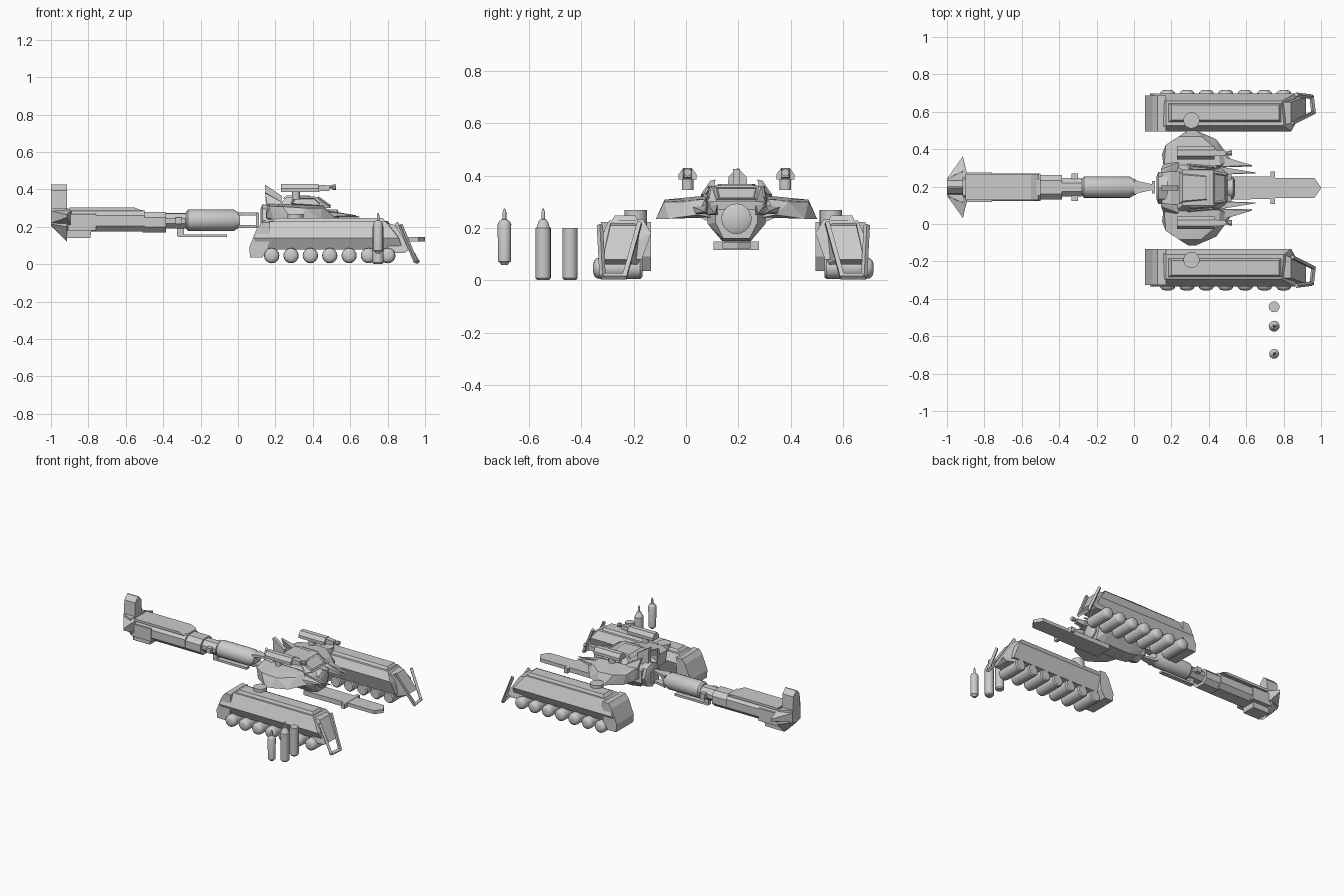
import bpy, bmesh, math
from mathutils import Vector, Matrix

PC, TC = 0.181, 0.193      # centre lines (y) of the track pods and of the turret


def finish(name, bm, smooth=False):
    bmesh.ops.recalc_face_normals(bm, faces=bm.faces)
    me = bpy.data.meshes.new(name)
    bm.to_mesh(me)
    bm.free()
    ob = bpy.data.objects.new(name, me)
    bpy.context.collection.objects.link(ob)
    if smooth:
        bpy.ops.object.select_all(action='DESELECT')
        bpy.context.view_layer.objects.active = ob
        ob.select_set(True)
        bpy.ops.object.shade_smooth_by_angle(angle=math.radians(35))
    return ob


def hull(name, pts):
    """Faceted solid: convex hull of a few points"""
    bm = bmesh.new()
    for p in pts:
        bm.verts.new(p)
    r = bmesh.ops.convex_hull(bm, input=bm.verts)
    junk = [g for g in r['geom_interior'] + r['geom_unused'] if isinstance(g, bmesh.types.BMVert)]
    bmesh.ops.delete(bm, geom=junk, context='VERTS')
    return finish(name, bm)


def box(name, x, y, z):
    return hull(name, [(a, b, c) for a in x for b in y for c in z])


def prism(name, prof, y0, y1):
    """Extrude an (x, z) profile from y0 to y1"""
    bm = bmesh.new()
    a = [bm.verts.new((x, y0, z)) for x, z in prof]
    b = [bm.verts.new((x, y1, z)) for x, z in prof]
    bm.faces.new(a)
    bm.faces.new(b[::-1])
    for i in range(len(a)):
        j = (i + 1) % len(a)
        bm.faces.new((a[i], b[i], b[j], a[j]))
    return finish(name, bm)


def turned(name, prof, origin, axis, n=20):
    """Turn a (distance along axis, radius) profile"""
    bm = bmesh.new()
    q = Vector((0, 0, 1)).rotation_difference(Vector(axis)).to_matrix().to_4x4()
    m = Matrix.Translation(origin) @ q
    rings = [[bm.verts.new(m @ Vector((r * math.cos(2 * math.pi * k / n),
                                       r * math.sin(2 * math.pi * k / n), t)))
              for k in range(n)] for t, r in prof]
    for a, b in zip(rings, rings[1:]):
        for k in range(n):
            bm.faces.new((a[k], a[(k + 1) % n], b[(k + 1) % n], b[k]))
    bm.faces.new(rings[0])
    bm.faces.new(rings[-1])
    return finish(name, bm, True)


def bar(name, path, r):
    """Square rod through a path"""
    for i, (a, b) in enumerate(zip(path, path[1:])):
        d = Vector(b) - Vector(a)
        turned(f"{name}_{i}", [(-r * .5, r), (d.length + r * .5, r)], a, d, 4)


# Track pods, mirrored about their centre line
for s, side in ((-1, "front"), (1, "back")):
    def P(x, d, z):
        return (x, PC + s * d, z)

    hull(side + "_pod_hull", [P(*p) for p in (
        (.10, .314, .18), (.84, .314, .18), (.10, .35, .08), (.86, .35, .08),
        (.17, .345, .232), (.80, .345, .232), (.17, .476, .228), (.79, .476, .228),
        (.085, .516, .14), (.86, .516, .14), (.11, .485, .08), (.88, .485, .08))])
    hull(side + "_pod_roof_panel", [P(x, d, z) for x0, x1, d0, d1, z in (
        (.18, .79, .36, .465, .225), (.20, .775, .375, .455, .247)) for x in (x0, x1) for d in (d0, d1)])
    prism(side + "_pod_rear_block", [(.06, .09), (.10, .19), (.125, .222), (.17, .222), (.165, .09),
                                     (.13, .035), (.065, .035)], PC + s * .314, PC + s * .506)
    hull(side + "_pod_nose", [P(x, d, z) for x, d, z in (
        (.79, .34, .22), (.79, .47, .22), (.84, .36, .21), (.84, .47, .21), (.92, .39, .08),
        (.92, .50, .08), (.89, .39, .06), (.89, .50, .06), (.8, .35, .06), (.8, .5, .06))])
    # bumper frame
    bar(side + "_pod_bumper", [P(.85, .36, .215), P(.96, .415, .015), P(.95, .50, .015), P(.87, .51, .205)], .012)
    # mounting drum
    turned(side + "_pod_drum", [(.2, .043), (.268, .043)], (.307, PC + s * .373, 0), (0, 0, 1), 24)
    # rollers
    for i in range(7):
        turned(f"{side}_roller_{i}", [(0, .034), (.008, .041), (.16, .041), (.175, .038), (.184, .029),
                                      (.188, .015)], P(.18 + i * .1035, .348, .046), (0, s, 0), 16)

# Turret core
def sym(pts):
    return [(x, TC + k * w, z) for x, w, z in pts for k in (-1, 1)]

hull("turret_core", sym([(.15, .09, .29), (.15, .09, .20), (.18, .055, .16), (.24, .11, .31), (.24, .11, .215),
                         (.25, .055, .15), (.46, .11, .30), (.46, .11, .215), (.46, .055, .15),
                         (.52, .08, .27), (.52, .08, .22), (.52, .05, .16)]))
hull("cabin", sym([(.20, .135, .30), (.26, .095, .36), (.42, .095, .36), (.40, .06, .362),
                   (.50, .075, .30), (.46, .11, .30)]))
hull("cabin_roof", sym([(.24, .085, .35), (.26, .07, .368), (.38, .06, .368), (.41, .07, .35)]))
# windows: framed slabs set on the sloping cabin sides
for k in (-1, 1):
    bar("side_window_frame", [(.29, TC + k * .122, .325), (.30, TC + k * .103, .355), (.41, TC + k * .1, .355),
                              (.45, TC + k * .108, .315), (.29, TC + k * .122, .325)], .007)
bar("front_window_frame", [(.43, TC - .08, .355), (.43, TC + .08, .355), (.49, TC + .07, .312),
                           (.49, TC - .07, .312), (.43, TC - .08, .355)], .007)
turned("nose_socket", [(0, .058), (.06, .058), (.07, .04)], (.47, TC, .235), (1, 0, 0))
turned("rear_socket", [(0, .085), (.05, .085), (.06, .06)], (.18, TC, .235), (-1, 0, 0), 8)

# Turret wings, side blades, rear fins and light guns
for k, side in ((-1, "front"), (1, "back")):
    def T(x, w, z):
        return (x, TC + k * w, z)

    hull(side + "_wing", [T(*p) for p in (
        (.16, .10, .325), (.46, .12, .31), (.17, .23, .31), (.24, .275, .308), (.36, .275, .30), (.45, .2, .30),
        (.15, .18, .25), (.19, .24, .238), (.29, .308, .235), (.33, .308, .235), (.44, .26, .235), (.52, .15, .25),
        (.48, .10, .24), (.16, .10, .24))])
    hull(side + "_wing_blade_inner", [T(*p) for p in (
        (.42, .12, .30), (.42, .07, .30), (.42, .12, .25), (.42, .07, .25), (.65, .082, .255), (.65, .078, .25))])
    hull(side + "_wing_blade_outer", [T(*p) for p in (
        (.40, .19, .29), (.40, .11, .30), (.40, .19, .25), (.40, .11, .25), (.63, .122, .262), (.63, .114, .256))])
    hull(side + "_rear_fin", [T(*p) for p in (
        (.145, .08, .385), (.145, .10, .38), (.24, .135, .33), (.24, .09, .33), (.16, .11, .29), (.16, .14, .29))])
    w = .187
    turned(side + "_gun_mount", [(.345, .022), (.39, .022)], T(.31, w, 0), (0, 0, 1), 12)
    hull(side + "_gun_body", [T(x, w + a, z) for x in (.23, .43) for a, z in (
        (-.034, .385), (.034, .385), (-.034, .405), (.034, .405), (-.016, .43), (.016, .43))])
    hull(side + "_gun_shroud", [T(x, w + a, z) for x, r in ((.42, .018), (.49, .014))
                                for a in (-r, r) for z in (.407 - r, .407 + r)])
    turned(side + "_gun_barrel", [(0, .008), (.05, .008), (.05, .015), (.07, .015)], T(.455, w, .412), (1, 0, 0), 10)

# central rear fin
prism("centre_rear_fin", [(.145, .425), (.235, .365), (.23, .30), (.15, .29)], TC - .014, TC + .014)

# Forward ram plank
hull("ram_plank", sym([(.42, .062, .115), (.42, .062, .148), (.73, .06, .115), (.73, .06, .148)]))
box("ram_cross_bar", (.73, .755), (TC - .087, TC + .087), (.115, .148))
hull("ram_tip", sym([(.75, .053, .122), (.75, .053, .146), (.965, .053, .122), (.965, .053, .146),
                     (1.0, .002, .122), (1.0, .002, .146)]))

# Rear boom: open link, cylinder and neck
C = TC + .004
for sgn in (-1, 1):
    z = .235 + sgn * .034
    hull("link_arm", [(x, C + k * w, z + dz) for x, w in ((.0, .042), (.03, .03)) for k in (-1, 1) for dz in (-.008, .008)])
    hull("link_arm_end", [(x, C + k * w, z + dz) for x, w in ((.03, .03), (.11, .013)) for k in (-1, 1) for dz in (-.008, .008)])
box("link_end", (.096, .113), (C - .034, C + .034), (.198, .272))
turned("boom_cylinder", [(0, .045), (.012, .057), (.255, .057), (.28, .042), (.29, .042)],
       (-.278, C, .235), (1, 0, 0), 24)
turned("boom_neck", [(0, .042), (.15, .042)], (-.42, C, .232), (1, 0, 0), 16)
hull("underslung_plate", [(x, C + k * .016, z) for x in (-.32, -.06) for k in (-1, 1) for z in (.145, .16)])
box("underslung_bracket", (-.325, -.29), (C - .014, C + .014), (.15, .2))

# Boom housing: octagonal body with stepped nose
def oct_body(name, x0, x1, w, z0, z1, ch):
    hull(name, [(x, C + k * a, z) for x in (x0, x1) for k in (-1, 1) for a, z in (
        (w, z0 + ch), (w, z1 - ch), (w - ch, z0), (w - ch, z1))])

oct_body("housing_main", -.92, -.50, .074, .175, .29, .03)
oct_body("housing_step", -.51, -.385, .066, .17, .28, .03)
oct_body("housing_collar", -.40, -.28, .05, .19, .272, .028)
box("housing_lugs", (-.335, -.30), (C - .073, C + .073), (.215, .25))
hull("housing_top_plate", [(x, C + k * .07, z) for x, z in ((-.9, .285), (-.9, .302), (-.55, .302), (-.51, .285))
                           for k in (-1, 1)])
box("housing_side_boxes", (-.91, -.76), (C - .079, C + .079), (.18, .268))
hull("housing_keel", [(x, C + k * .05, z) for x, z in ((-.92, .2), (-.92, .14), (-.79, .14), (-.78, .2)) for k in (-1, 1)])

# Tail block, side fins and upright fin
hull("tail_block", [(x, C + k * w, z) for k in (-1, 1) for x, w, z in (
    (-.915, .085, .30), (-.915, .09, .20), (-.915, .02, .12), (-1, .045, .30), (-1, .045, .215), (-1, .01, .205))])
for k in (-1, 1):
    hull("tail_side_fin", [(x, C + k * w, z) for x, w, z in (
        (-.915, .165, .265), (-.915, .165, .25), (-.915, .05, .30), (-.915, .05, .20),
        (-1, .045, .285), (-1, .045, .22), (-.89, .06, .29), (-.89, .06, .2))])
hull("tail_upright_fin", [(x, C + k * w, z) for x in (-1, -.915) for k in (-1, 1)
                          for w, z in ((.04, .28), (.035, .395), (.004, .427))])

# Loose missile, loaded tube and empty tube
tip = [(.232, .012), (.234, .007), (.26, .007), (.275, .002)]
turned("missile", [(.058, .012), (.066, .016), (.072, .025), (.215, .026), (.225, .021), (.23, .013)] + tip,
       (.749, -.694, 0), (0, 0, 1))
turned("loaded_tube", [(0, .022), (.008, .029), (.2, .029), (.205, .024), (.225, .018), (.23, .013)] + tip,
       (.749, -.546, 0), (0, 0, 1))
turned("empty_tube", [(0, .022), (.008, .029), (.2, .029)], (.749, -.443, 0), (0, 0, 1))
